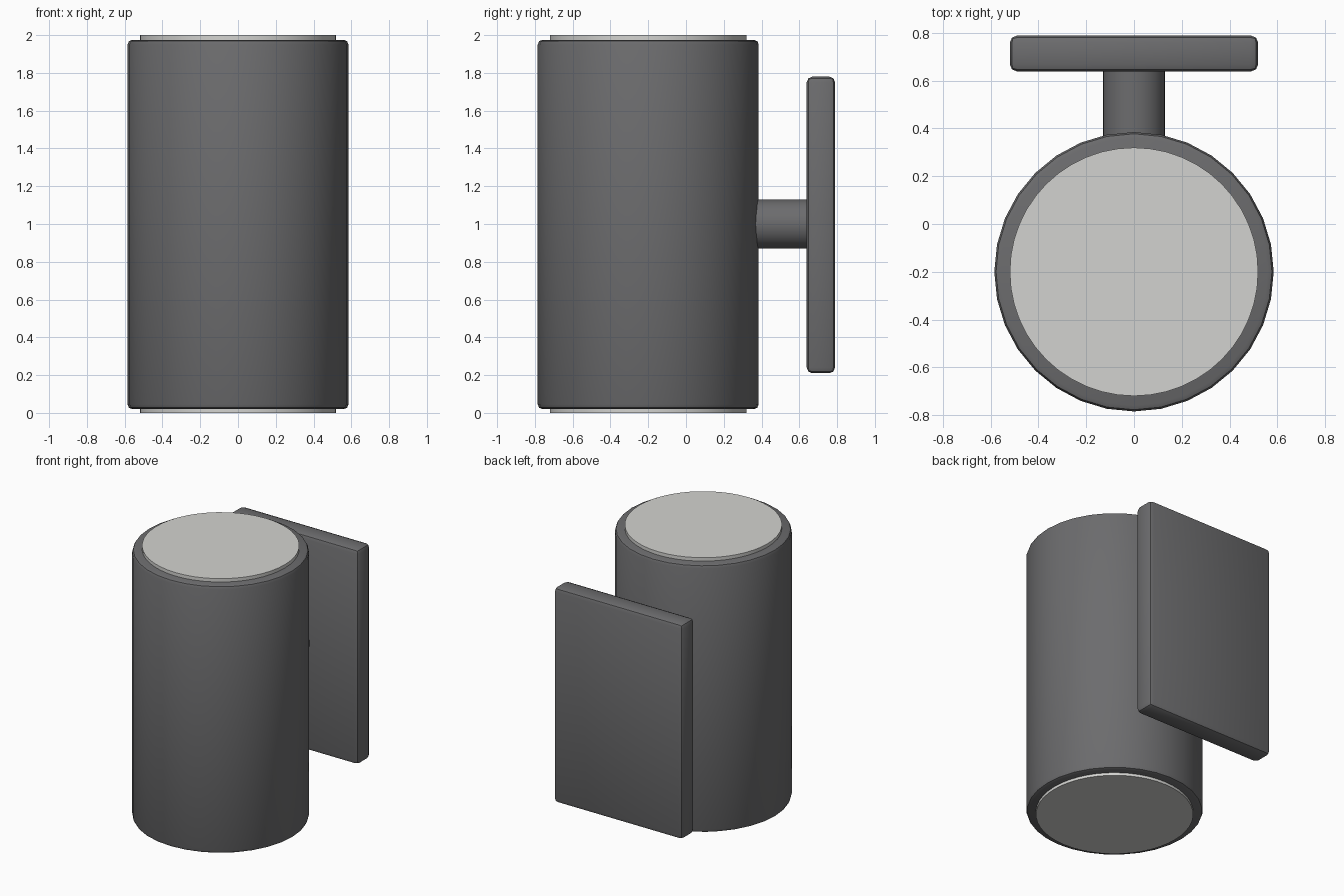
import bpy
import math

cube = bpy.data.objects.get("Cube")
if cube:
    bpy.data.objects.remove(cube, do_unlink=True)


def material(name, color):
    mat = bpy.data.materials.new(name)
    mat.use_nodes = True
    mat.diffuse_color = color
    mat.node_tree.nodes["Principled BSDF"].inputs["Base Color"].default_value = color
    return mat


dark_grey = material("dark grey metal", (0.15, 0.15, 0.155, 1))
frosted = material("frosted white", (0.65, 0.65, 0.63, 1))


def finish(name, mat, bevel=0):
    obj = bpy.context.object
    obj.name = name
    obj.data.materials.append(mat)
    bpy.ops.object.transform_apply(location=False, rotation=True, scale=True)
    if bevel:
        mod = obj.modifiers.new("rounded edges", "BEVEL")
        mod.width = bevel
        mod.segments = 2
        mod.limit_method = "ANGLE"
        mod.angle_limit = math.radians(40)
        bpy.ops.object.modifier_apply(modifier=mod.name)
    bpy.ops.object.shade_smooth_by_angle(angle=math.radians(30))
    return obj


def cylinder(name, mat, radius, depth, location, sides=32, rotation=(0, 0, 0), bevel=0):
    bpy.ops.mesh.primitive_cylinder_add(vertices=sides, radius=radius, depth=depth,
                                        location=location, rotation=rotation)
    return finish(name, mat, bevel)


# Lamp housing
axis_y = -0.2
cylinder("lamp_housing", dark_grey, 0.585, 1.955, (0, axis_y, 0.9975), bevel=0.025)

# Lenses standing slightly proud of both ends
for name, z in (("lower_lens", 0.04), ("upper_lens", 1.96)):
    cylinder(name, frosted, 0.52, 0.08, (0, axis_y, z), sides=48)

# Arm from housing to wall plate
cylinder("wall_arm", dark_grey, 0.13, 0.36, (0, 0.5, 1), rotation=(math.pi / 2, 0, 0))

# Wall plate
bpy.ops.mesh.primitive_cube_add(size=1, location=(0, 0.714, 0.995))
bpy.context.object.scale = (1.04, 0.15, 1.57)
finish("wall_plate", dark_grey, 0.03)
